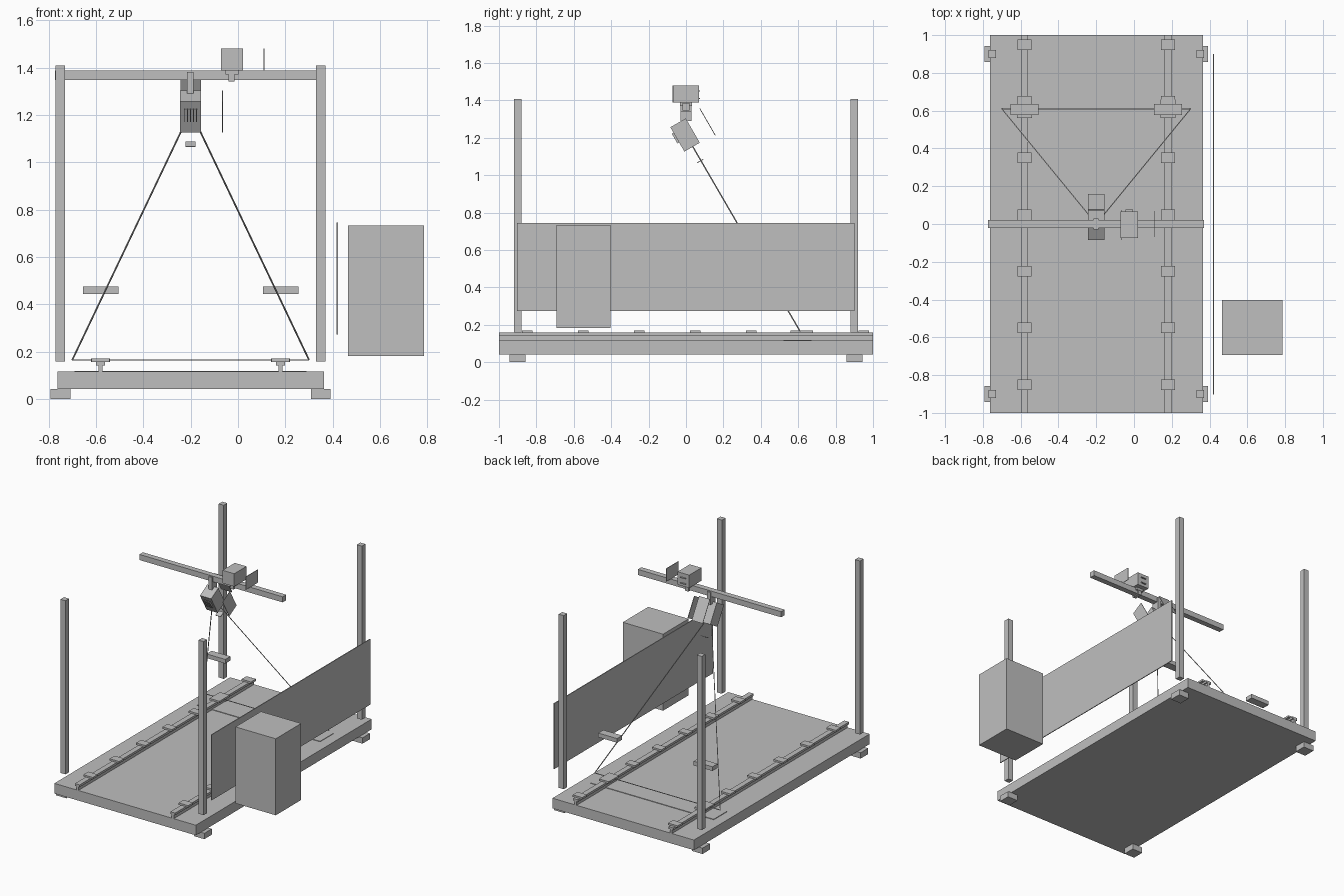
import bpy, math
from mathutils import Matrix, Vector

if "Cube" in bpy.data.objects:
    bpy.data.objects.remove(bpy.data.objects["Cube"], do_unlink=True)

grey = bpy.data.materials.new("plain grey")
colour = (0.52, 0.52, 0.52, 1)
grey.diffuse_color = colour
grey.use_nodes = True
grey.node_tree.nodes["Principled BSDF"].inputs["Base Color"].default_value = colour


def box(name, centre, size, frame=Matrix()):
    """Box of a given size, placed in a local frame."""
    bpy.ops.mesh.primitive_cube_add(size=1)
    ob = bpy.context.object
    ob.name = name
    ob.data.materials.append(grey)
    ob.data.transform(Matrix.Diagonal((*size, 1)))
    ob.matrix_world = frame @ Matrix.Translation(centre)
    return ob


def span(name, x, y, z):
    """Box from its extents along each axis."""
    box(name, [(a + b) / 2 for a, b in (x, y, z)], [b - a for a, b in (x, y, z)])


def rod(name, start, end, width):
    """Thin square rod between two points."""
    start, end = Vector(start), Vector(end)
    turn = (end - start).to_track_quat('Z', 'Y').to_matrix().to_4x4()
    box(name, (0, 0, 0), (width, width, (end - start).length),
        Matrix.Translation((start + end) / 2) @ turn)


MID = -0.2   # track centre line

# Base with feet and corner posts
span("base_slab", (-0.763, 0.364), (-1, 1), (0.042, 0.115))
for sx in (-1, 1):
    for sy in (-1, 1):
        box("foot", (MID + sx * 0.55, sy * 0.9, 0.021), (0.083, 0.085, 0.042))
        box("corner_post", (MID + sx * 0.55, sy * 0.9, 0.783), (0.04, 0.04, 1.25))

# Rails with clips, wheel contacts and floating axle blocks
for sx in (-1, 1):
    x = MID + sx * 0.38
    box("rail_web", (x, 0, 0.129), (0.017, 2, 0.028))
    box("rail_head", (x, 0, 0.15), (0.038, 2, 0.016))
    for i in range(7):
        box("rail_clip", (x, 0.95 - 0.3 * i, 0.163), (0.076, 0.056, 0.014))
    box("wheel_contact", (x, 0.61, 0.163), (0.08, 0.1, 0.014))
    box("axle_block", (x, 0.606, 0.459), (0.15, 0.058, 0.03))

# Measuring strip on the base
span("floor_strip", (-0.69, 0.29), (0.52, 0.67), (0.115, 0.119))

# Side screen and cabinet
span("side_screen", (0.417, 0.423), (-0.903, 0.901), (0.273, 0.745))
span("cabinet", (0.465, 0.786), (-0.693, -0.403), (0.182, 0.733))

# Overhead beam
span("overhead_beam", (-0.772, 0.37), (-0.02, 0.02), (1.347, 1.387))

# Scan triangle: two beams and the ground line
apex = (MID, 0, 1.215)
for sx in (-1, 1):
    rod("scan_beam", apex, (MID + sx * 0.5, 0.61, 0.165), 0.005)
box("scan_line", (MID, 0.61, 0.165), (1, 0.006, 0.003))

# Level sensor on top of the beam
box("level_sensor_body", (-0.025, -0.004, 1.434), (0.093, 0.139, 0.093))
box("level_sensor_cover", (0.11, 0, 1.434), (0.004, 0.14, 0.093))
box("level_sensor_base", (-0.025, 0, 1.379), (0.055, 0.065, 0.018))
box("level_sensor_stem", (-0.027, 0, 1.36), (0.026, 0.06, 0.04))
for z in (1.41, 1.45):
    box("level_sensor_lens_tab", (-0.025, 0.07, z), (0.04, 0.012, 0.004))

# Tilted sensor hanging below the beam, local y points along its sight
tilt = Matrix.Translation((MID, -0.005, 1.215)) @ Matrix.Rotation(math.radians(-60), 4, 'X')
box("tilted_sensor_body", (0, 0, 0), (0.089, 0.15, 0.095), tilt)
box("tilted_sensor_top_cover", (0, 0, 0.139), (0.087, 0.166, 0.004), tilt)
box("tilted_sensor_side_cover", (0.135, 0, 0), (0.004, 0.15, 0.095), tilt)
box("tilted_sensor_lens_plate", (0, 0.161, 0), (0.042, 0.004, 0.04), tilt)
for i in range(5):
    box("cooling_fin", (0.0125 * (i - 2), -0.011, -0.052), (0.004, 0.06, 0.012), tilt)
box("hanger", (-0.201, 0, 1.335), (0.028, 0.058, 0.09))
